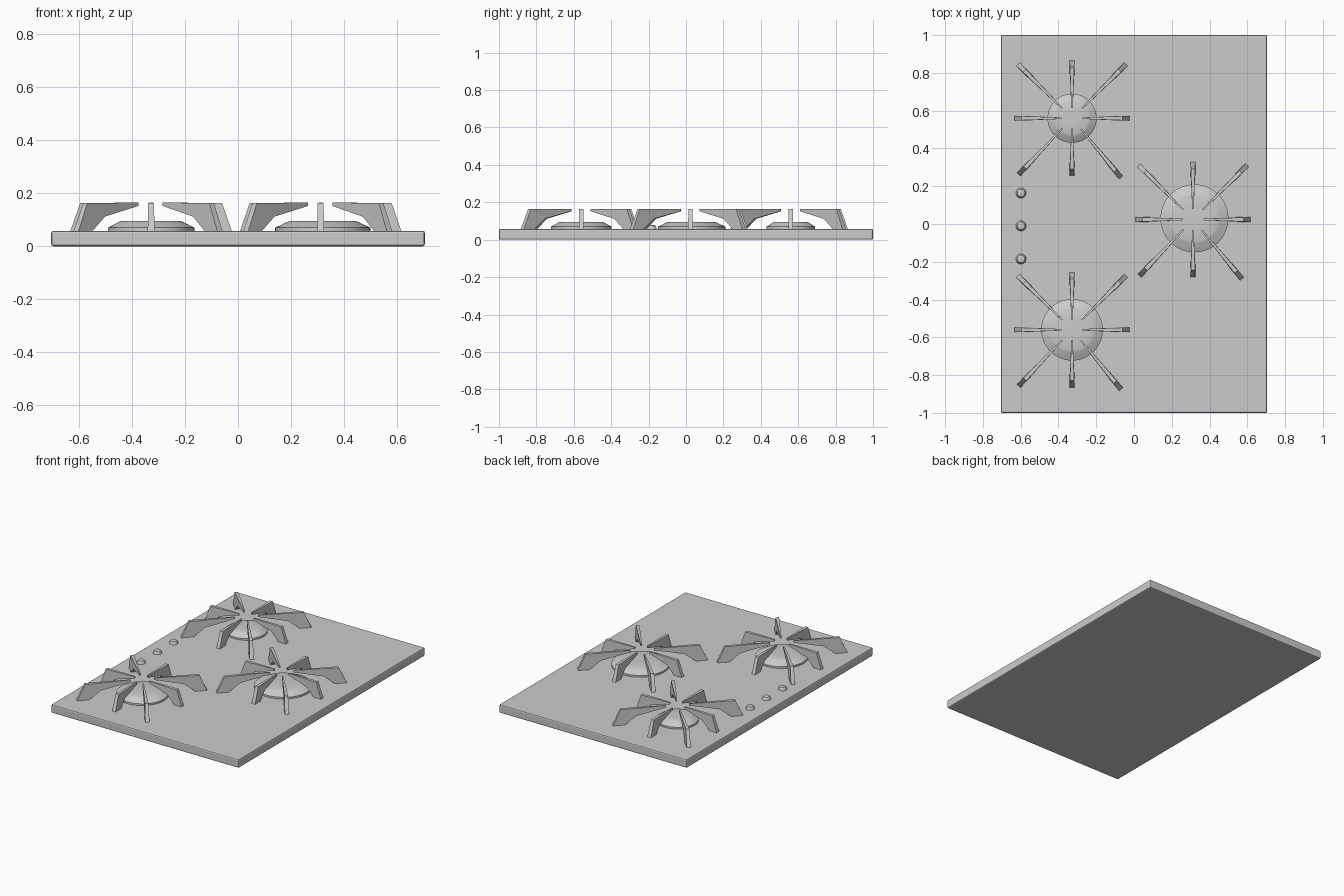
import bpy, bmesh
from math import cos, sin, pi, radians

if "Cube" in bpy.data.objects:
    bpy.data.objects.remove(bpy.data.objects["Cube"])

TOP = 0.058  # height of the plate surface


def make_object(name, bm, smooth=None):
    bmesh.ops.recalc_face_normals(bm, faces=bm.faces)
    me = bpy.data.meshes.new(name)
    bm.to_mesh(me)
    bm.free()
    ob = bpy.data.objects.new(name, me)
    bpy.context.collection.objects.link(ob)
    if smooth:
        bpy.ops.object.select_all(action='DESELECT')
        ob.select_set(True)
        bpy.context.view_layer.objects.active = ob
        bpy.ops.object.shade_smooth_by_angle(angle=radians(smooth))
    return ob


def lathe(name, x, y, profile, segments=48, smooth=50):
    """Solid of revolution from (radius, z) points, closed at both ends."""
    bm = bmesh.new()
    rings = []
    for r, z in profile:
        rings.append([bm.verts.new((x + r * cos(2 * pi * i / segments),
                                    y + r * sin(2 * pi * i / segments), z))
                      for i in range(segments)])
    for a, b in zip(rings, rings[1:]):
        for i in range(segments):
            j = (i + 1) % segments
            bm.faces.new((a[i], a[j], b[j], b[i]))
    bm.faces.new(rings[0])
    bm.faces.new(rings[-1])
    return make_object(name, bm, smooth)


# Grate arm outline: (radius, z, half width)
ARM = [(0.305, TOP - 0.002, 0.013), (0.268, 0.163, 0.011), (0.055, 0.165, 0.004),
       (0.055, 0.152, 0.004), (0.195, 0.112, 0.010), (0.250, TOP - 0.002, 0.013)]


def add_arm(bm, x, y, angle, scale):
    c, s = cos(angle), sin(angle)
    sides = []
    for sign in (-1, 1):
        sides.append([bm.verts.new((x + r * scale * c - sign * w * s,
                                    y + r * scale * s + sign * w * c, z))
                      for r, z, w in ARM])
    for v in sides:
        bm.faces.new((v[0], v[1], v[4], v[5]))  # foot
        bm.faces.new((v[1], v[2], v[3], v[4]))  # finger
    a, b = sides
    for i in range(6):
        j = (i + 1) % 6
        bm.faces.new((a[i], a[j], b[j], b[i]))


# Base plate
bm = bmesh.new()
bmesh.ops.create_cube(bm, size=1)
for v in bm.verts:
    v.co = (v.co.x * 1.41, v.co.y * 2.0, (v.co.z + 0.5) * TOP)
plate = make_object("hob_plate", bm)
bev = plate.modifiers.new("bevel", 'BEVEL')
bev.width, bev.segments = 0.008, 2

# Burners: grate centre, cap centre, cap radius
burners = {
    "rear_left": ((-0.328, 0.56), (-0.328, 0.56), 0.13),
    "right": ((0.312, 0.024), (0.320, 0.03), 0.18),
    "front_left": ((-0.328, -0.56), (-0.328, -0.56), 0.163),
}
# Grate arms: angle and length scale
arms = [(0, 1), (90, 1), (180, 1), (270, 1),
        (45, 1.33), (135, 1.33), (226.5, 1.35), (309.5, 1.34)]

for name, (grate, cap, r) in burners.items():
    lathe("burner_cap_" + name, cap[0], cap[1],
          [(r, TOP - 0.002), (r, 0.07), (r * 0.74, 0.092),
           (r * 0.68, 0.095), (r * 0.3, 0.096), (r * 0.02, 0.096)])
    bm = bmesh.new()
    for deg, scale in arms:
        add_arm(bm, grate[0], grate[1], radians(deg), scale)
    make_object("grate_" + name, bm)

# Control knobs
for i, y in enumerate((0.164, -0.01, -0.185)):
    lathe(f"knob_{i + 1}", -0.598, y,
          [(0.028, TOP - 0.002), (0.026, 0.064), (0.020, 0.077), (0.015, 0.079)],
          segments=24, smooth=35)
